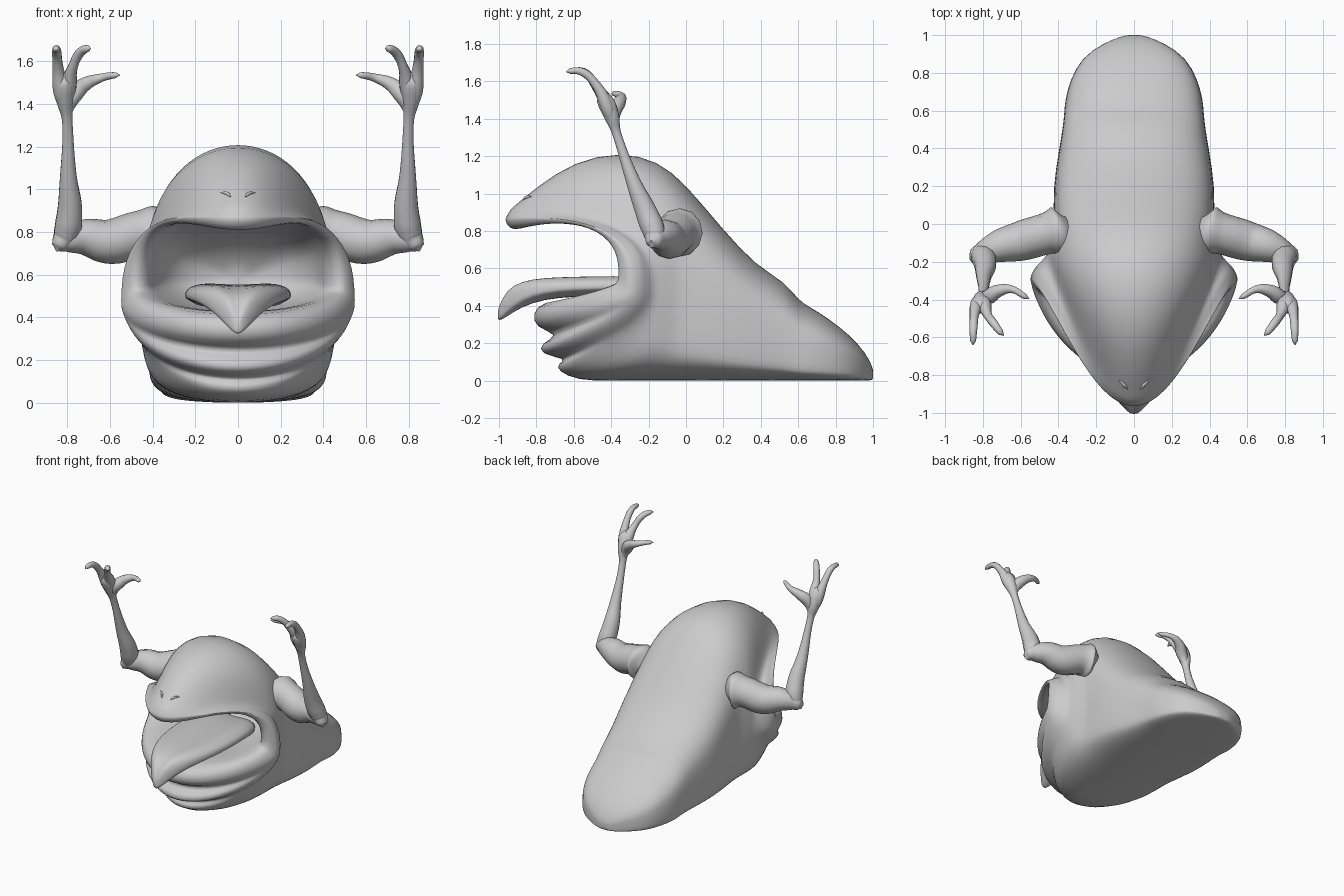
import bpy, bmesh, math
from mathutils import Vector

if "Cube" in bpy.data.objects:
    bpy.data.objects.remove(bpy.data.objects["Cube"])

SEG = 40


def ring(yt, zt, w, ys, zs, yb, zb, ez_bot=1.0, ey_top=1.0, arch=0.0, ez_top=.62):
    """Closed loop through a top, two side and a bottom point (bowed in y)."""
    pts = []
    for i in range(SEG):
        a = 2 * math.pi * i / SEG
        c, s = math.cos(a), math.sin(a)
        if abs(c) < 1e-6:
            c = 0.0
        if c >= 0:
            y = ys + (yt - ys) * c ** ey_top
            z = zs + (zt - zs) * c ** ez_top + arch * math.sin(2 * a) ** 2
        else:
            y = ys + (yb - ys) * (-c) ** 1.4
            z = zs + (zb - zs) * (-c) ** ez_bot
        pts.append((w * s, y, max(z, 0.0)))
    return pts


def finish(ob, levels=1):
    if levels:
        ob.modifiers.new("smooth", 'SUBSURF').levels = levels
        ob.modifiers["smooth"].render_levels = levels
    for p in ob.data.polygons:
        p.use_smooth = True
    return ob


def loft(name, rings):
    bm = bmesh.new()
    loops = [[bm.verts.new(p) for p in r] for r in rings]
    for a, b in zip(loops, loops[1:]):
        for i in range(SEG):
            j = (i + 1) % SEG
            bm.faces.new((a[i], a[j], b[j], b[i]))
    for l in (loops[0], loops[-1]):
        mid = bm.verts.new(sum((v.co for v in l), Vector()) / SEG)
        for i in range(SEG):
            bm.faces.new((l[i], l[(i + 1) % SEG], mid))
    bmesh.ops.recalc_face_normals(bm, faces=bm.faces)
    me = bpy.data.meshes.new(name)
    bm.to_mesh(me)
    bm.free()
    ob = bpy.data.objects.new(name, me)
    bpy.context.collection.objects.link(ob)
    return finish(ob)


def tube(name, pts, side):
    """Round limb along points (x, y, z, radius), on the given side."""
    cu = bpy.data.curves.new(name, 'CURVE')
    cu.dimensions = '3D'
    cu.bevel_depth = 1.0
    cu.bevel_resolution = 4
    cu.resolution_u = 6
    cu.use_fill_caps = True
    sp = cu.splines.new('BEZIER')
    sp.radius_interpolation = 'CARDINAL'
    sp.bezier_points.add(len(pts) - 1)
    for bp, (x, y, z, r) in zip(sp.bezier_points, pts):
        bp.co = (x * side, y, z)
        bp.radius = r
        bp.handle_left_type = bp.handle_right_type = 'AUTO'
    ob = bpy.data.objects.new(name, cu)
    bpy.context.collection.objects.link(ob)
    bpy.ops.object.select_all(action='DESELECT')
    ob.select_set(True)
    bpy.context.view_layer.objects.active = ob
    bpy.ops.object.convert(target='MESH')
    return finish(bpy.context.view_layer.objects.active, 0)


# Body: upright sections from tail to shoulders (y, top z, half width, side z)
tail = [(1.0, .07, .05, .03), (.96, .15, .16, .06), (.88, .24, .28, .08),
        (.76, .335, .34, .10), (.66, .395, .365, .12), (.6, .43, .37, .13),
        (.53, .53, .375, .18), (.38, .61, .40, .22), (.2, .805, .43, .3),
        (.0, 1.05, .425, .4)]
# Head: bowed sections, the lower ends trace the chin folds up to the lips
head = [(-.15, 1.18, .425, -.03, .45, -.2, 0, .3),
        (-.36, 1.225, .44, -.08, .45, -.42, 0, .33),
        (-.6, 1.175, .455, -.12, .45, -.58, 0, .4),
        (-.8, 1.04, .465, -.16, .45, -.69, .05, .6),
        (-.9, .955, .49, -.19, .45, -.69, .09, .8),
        (-.945, .92, .52, -.22, .45, -.63, .115, .9),
        (-.955, .9, .535, -.24, .45, -.79, .14, .9),
        (-.965, .885, .545, -.26, .45, -.78, .2, 1),
        (-.97, .87, .55, -.28, .46, -.67, .245, 1),
        (-.975, .86, .55, -.3, .47, -.81, .28, 1),
        (-.965, .83, .53, -.33, .5, -.825, .36, 1),
        (-.93, .8, .49, -.37, .53, -.77, .425, 1)]
# Mouth lining: sections going back into the throat
mouth = [(-.86, .82, .43, -.34, .54, -.6, .43),
         (-.7, .87, .40, -.27, .55, -.4, .42),
         (-.4, .86, .37, -.15, .58, -.25, .42),
         (-.1, .8, .28, 0, .58, -.05, .45),
         (.02, .66, .10, .05, .58, .03, .5)]
rings = [ring(y, zt, w, y, zs, y, 0, .3, ez_top=.56) for y, zt, w, zs in tail]
for i, r in enumerate(head):
    t = min(1, (i + 1) / 6)
    rings.append(ring(*r, ey_top=1 + 2 * t, arch=.08 * max(0, i - 3) / 8,
                      ez_top=.7 if i < 5 else .64))
for i, r in enumerate(mouth):
    rings.append(ring(*r, ey_top=3 - .4 * i, arch=max(0, .07 - .035 * i)))
loft("body", rings)

# Tongue (y, mid z, half width, half thickness)
tongue = [(-.02, .47, .2, .05), (-.2, .5, .24, .05), (-.38, .505, .255, .05),
          (-.6, .5, .235, .05), (-.76, .49, .19, .055), (-.88, .46, .13, .065),
          (-.96, .41, .07, .07), (-1.005, .35, .02, .035)]
loft("tongue", [ring(y, z + t, w, y, z, y, z - t, .8, 1, t * .25)
                for y, z, w, t in tongue])

# Arms, hands and fingers on both sides
limbs = {
    "upper_arm": [(.33, .0, .78, .04), (.385, -.03, .79, .125), (.46, -.05, .79, .11),
                  (.6, -.09, .755, .105), (.72, -.12, .775, .085),
                  (.8, -.155, .765, .062), (.85, -.175, .75, .04), (.87, -.185, .745, .004)],
    "forearm": [(.85, -.185, .71, .004), (.84, -.18, .73, .035), (.81, -.17, .78, .058),
                (.79, -.2, .87, .062), (.795, -.28, 1.06, .04), (.8, -.37, 1.32, .025),
                (.81, -.40, 1.42, .042), (.815, -.44, 1.51, .042), (.82, -.47, 1.55, .004)],
    "outer_finger": [(.815, -.39, 1.37, .02), (.83, -.42, 1.46, .036), (.845, -.48, 1.58, .025),
                     (.85, -.555, 1.65, .021), (.852, -.62, 1.655, .015),
                     (.852, -.64, 1.65, .003)],
    "inner_finger": [(.8, -.385, 1.37, .02), (.795, -.42, 1.48, .038), (.775, -.48, 1.57, .024),
                     (.74, -.53, 1.64, .022), (.705, -.575, 1.66, .016),
                     (.69, -.59, 1.66, .003)],
    "thumb": [(.8, -.38, 1.36, .02), (.77, -.385, 1.44, .04), (.72, -.355, 1.49, .034),
              (.65, -.345, 1.52, .021), (.575, -.385, 1.535, .014),
              (.555, -.395, 1.535, .003)],
}
for side, tag in ((1, "left"), (-1, "right")):
    for part, pts in limbs.items():
        tube(f"{tag}_{part}", pts, side)
    # Nostril ridge
    tube(f"{tag}_nostril", [(.035, -.875, .965, .003), (.05, -.855, .98, .008),
                            (.08, -.825, .985, .003)], side)
